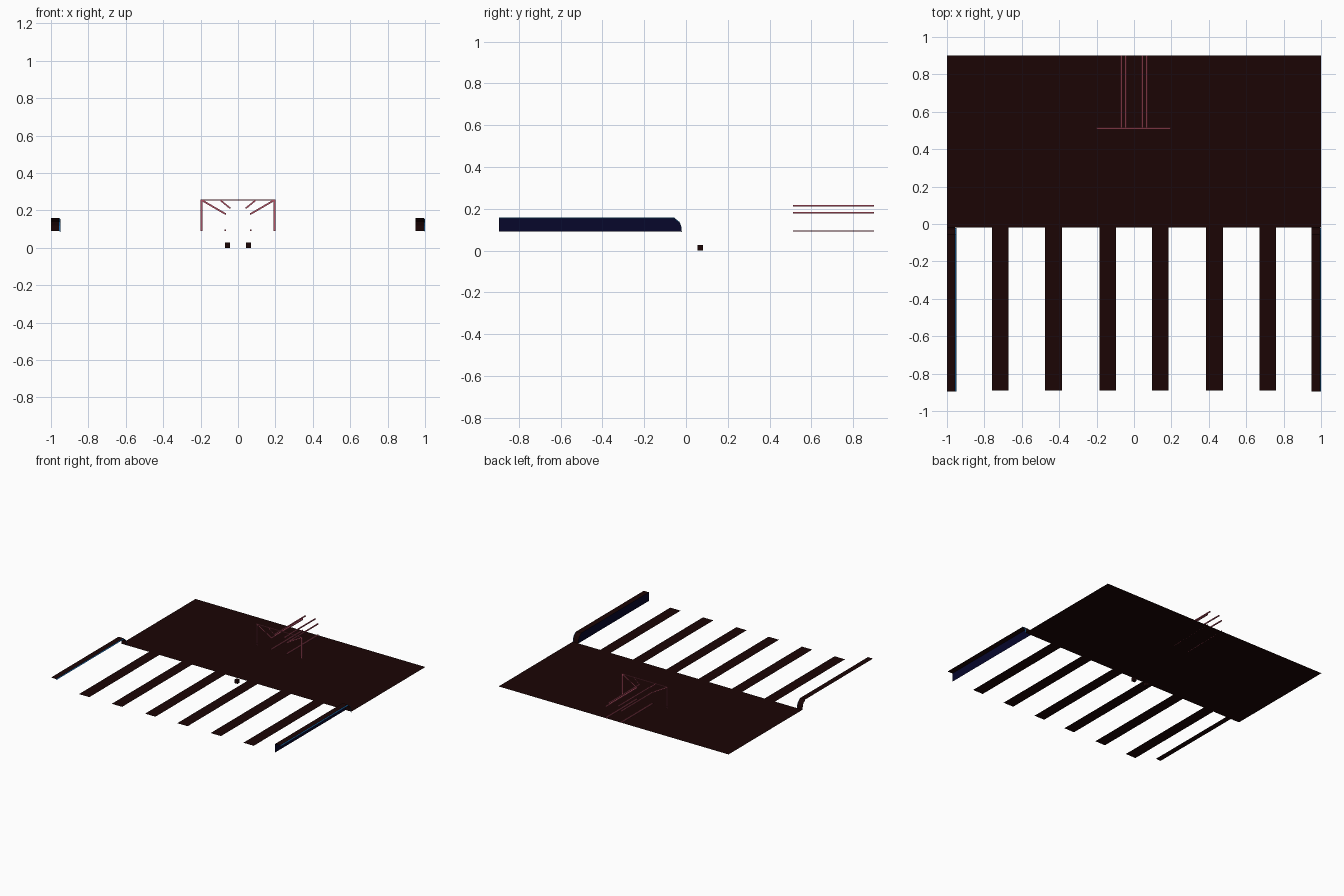
import bpy
from mathutils import Vector

if "Cube" in bpy.data.objects:
    bpy.data.objects.remove(bpy.data.objects["Cube"])


def mat(name, rgb):
    m = bpy.data.materials.new(name)
    m.diffuse_color = (*rgb, 1)
    m.use_nodes = True
    m.node_tree.nodes["Principled BSDF"].inputs["Base Color"].default_value = m.diffuse_color
    return m


DARK = mat("dark brown", (0.011, 0.0015, 0.0015))
NAVY = mat("navy", (0.002, 0.002, 0.024))
BLUE = mat("blue trim", (0.015, 0.18, 0.50))
PINK = mat("dusty red", (0.50, 0.09, 0.14))


def mesh(name, verts, faces, m):
    me = bpy.data.meshes.new(name)
    me.from_pydata(verts, [], faces)
    me.materials.append(m)
    ob = bpy.data.objects.new(name, me)
    bpy.context.collection.objects.link(ob)
    return ob


def sheet(name, x0, x1, y0, y1, z, m):
    return mesh(name, [(x0, y0, z), (x1, y0, z), (x1, y1, z), (x0, y1, z)], [(0, 1, 2, 3)], m)


def box(name, lo, hi, m):
    v = [(x, y, z) for x in (lo[0], hi[0]) for y in (lo[1], hi[1]) for z in (lo[2], hi[2])]
    f = [(0, 1, 3, 2), (4, 6, 7, 5), (0, 4, 5, 1), (2, 3, 7, 6), (0, 2, 6, 4), (1, 5, 7, 3)]
    return mesh(name, v, f, m)


def ribbon(name, a, b, w, y, m):
    """Flat upright strip in the x-z plane from a to b."""
    d = (Vector(b) - Vector(a)).normalized() * w / 2
    n = Vector((-d.y, d.x))
    pts = [Vector(a) + n, Vector(a) - n, Vector(b) - n, Vector(b) + n]
    return mesh(name, [(p.x, y, p.y) for p in pts], [(0, 1, 2, 3)], m)


def loft(name, rows_a, rows_b, m):
    """Sheet between two matching point rows, facing up."""
    k = len(rows_a)
    return mesh(name, rows_a + rows_b, [(k + i, k + i + 1, i + 1, i) for i in range(k - 1)], m)


Z = 0.09
# main deck and flat slats
sheet("deck", -1, 1, -0.02, 0.9, Z, DARK)
for s in (-1, 1):
    for c in (0.14, 0.43, 0.715):
        sheet("slat", s * c - 0.045, s * c + 0.045, -0.89, -0.02, Z, DARK)

# raised edge rails that curve down to the deck
prof = [(-0.895, 0.158), (-0.055, 0.158), (-0.045, 0.148), (-0.031, 0.137),
        (-0.023, 0.118), (-0.02, Z)]
for side, x0, x1 in (("left", -1, -0.95), ("right", 0.95, 1)):
    loft(side + "_rail_top", [(x0, y, z) for y, z in prof],
         [(x1 - 0.006, y, z) for y, z in prof], DARK)
    loft(side + "_rail_trim", [(x1 - 0.006, y, z) for y, z in prof],
         [(x1, y - 0.001, z - 0.005) for y, z in prof], BLUE)
# side wall under the right rail
mesh("right_rail_wall", [(0.95, y, z) for y, z in prof] + [(0.95, -0.895, Z)],
     [tuple(reversed(range(len(prof) + 1)))], NAVY)

# thin frame standing on the deck
Y = 0.513
sheet("frame_top", -0.2, 0.195, Y - 0.004, Y + 0.004, 0.257, PINK)
ribbon("frame_front", (-0.2, 0.255), (0.195, 0.255), 0.005, Y - 0.001, PINK)
for s in (-1, 1):
    ribbon("frame_post", (s * 0.195, Z), (s * 0.195, 0.257), 0.01, Y, PINK)
    ribbon("long_brace", (s * 0.195, 0.255), (s * 0.066, 0.18), 0.009, Y, PINK)
    ribbon("short_brace", (s * 0.093, 0.253), (s * 0.043, 0.212), 0.008, Y, PINK)
    # rods running to the back
    for x, z in ((0.067, 0.18), (0.043, 0.213), (0.067, Z + 0.003)):
        box("rod", (s * x - 0.004, Y, z - 0.003), (s * x + 0.004, 0.9, z + 0.004), PINK)
    # small feet
    box("foot", (s * 0.057 - 0.013, 0.056, 0), (s * 0.057 + 0.013, 0.082, 0.027), DARK)
